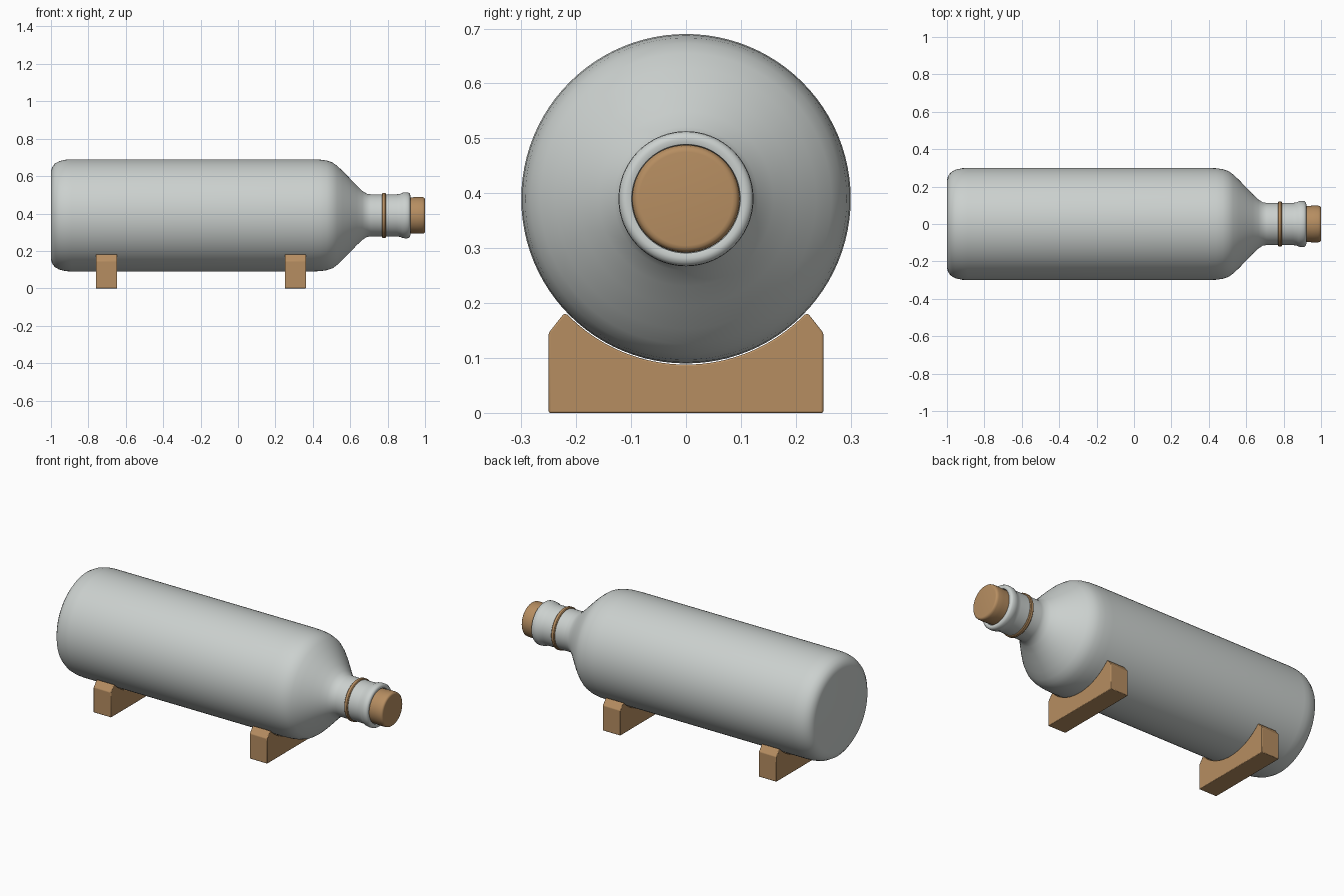
import bpy, bmesh, math

cube = bpy.data.objects.get("Cube")
if cube:
    bpy.data.objects.remove(cube, do_unlink=True)

AXIS_Z = 0.39
SIDES = 96


def material(name, rgb, roughness):
    mat = bpy.data.materials.new(name)
    mat.use_nodes = True
    mat.diffuse_color = (*rgb, 1)
    bsdf = mat.node_tree.nodes["Principled BSDF"]
    bsdf.inputs["Base Color"].default_value = (*rgb, 1)
    bsdf.inputs["Roughness"].default_value = roughness
    return mat


def finish(name, bm, mat, angle):
    bmesh.ops.remove_doubles(bm, verts=bm.verts, dist=1e-5)
    bmesh.ops.recalc_face_normals(bm, faces=bm.faces)
    mesh = bpy.data.meshes.new(name)
    bm.to_mesh(mesh)
    bm.free()
    mesh.materials.append(mat)
    obj = bpy.data.objects.new(name, mesh)
    bpy.context.collection.objects.link(obj)
    bpy.ops.object.select_all(action="DESELECT")
    obj.select_set(True)
    bpy.context.view_layer.objects.active = obj
    bpy.ops.object.shade_smooth_by_angle(angle=math.radians(angle))
    return obj


def lathe(name, profile, mat, closed=False):
    """Spin (x, radius) points around the lengthwise axis."""
    bm = bmesh.new()
    verts = [bm.verts.new((x, 0, AXIS_Z + r)) for x, r in profile]
    edges = [bm.edges.new(pair) for pair in zip(verts, verts[1:])]
    if closed:
        edges.append(bm.edges.new((verts[-1], verts[0])))
    bmesh.ops.spin(bm, geom=verts + edges, cent=(0, 0, AXIS_Z), axis=(1, 0, 0),
                   angle=math.tau, steps=SIDES, use_merge=True)
    return finish(name, bm, mat, 40)


def cradle(name, x, mat):
    """Block with chamfered shoulders and a round seat for the body."""
    radius, top, half = 0.302, 0.18, 0.25
    end = math.acos((AXIS_Z - top) / radius)
    steps = 32
    outline = [(-half, 0), (half, 0), (half, 0.146), (0.223, top)]
    for i in range(steps + 1):
        a = end * (1 - 2 * i / steps)
        outline.append((radius * math.sin(a), AXIS_Z - radius * math.cos(a)))
    outline += [(-0.223, top), (-half, 0.146)]
    bm = bmesh.new()
    face = bm.faces.new([bm.verts.new((x - 0.057, y, z)) for y, z in outline])
    grown = bmesh.ops.extrude_face_region(bm, geom=[face])["geom"]
    moved = [v for v in grown if isinstance(v, bmesh.types.BMVert)]
    bmesh.ops.translate(bm, verts=moved, vec=(0.114, 0, 0))
    obj = finish(name, bm, mat, 30)
    bevel = obj.modifiers.new("soft_edges", "BEVEL")
    bevel.width = 0.003
    bevel.segments = 2
    bevel.limit_method = "ANGLE"
    return obj


glass = material("pale grey", (0.60, 0.635, 0.62), 0.4)
wood = material("tan wood", (0.47, 0.27, 0.12), 0.7)

# Bottle: base, body, shoulder, neck and lip, ending inside the mouth
lathe("bottle", [
    (-1, 0), (-1, 0.235), (-0.995, 0.255), (-0.98, 0.276), (-0.955, 0.29),
    (-0.92, 0.298), (-0.89, 0.3), (0.39, 0.3), (0.44, 0.298), (0.475, 0.293),
    (0.505, 0.283), (0.53, 0.265), (0.56, 0.237), (0.60, 0.196), (0.635, 0.159),
    (0.665, 0.131), (0.69, 0.115), (0.71, 0.113), (0.85, 0.113), (0.868, 0.115),
    (0.88, 0.121), (0.895, 0.123), (0.91, 0.122), (0.918, 0.117), (0.921, 0.108),
    (0.918, 0.099), (0.90, 0.096)], glass)

# Stopper in the mouth
lathe("stopper", [(0.88, 0), (0.88, 0.095), (0.92, 0.096), (0.955, 0.098), (0.985, 0.098),
                  (0.994, 0.096), (0.999, 0.091), (1, 0.085), (1, 0)], wood)

# Band round the neck
lathe("neck_band", [(0.769, 0.11), (0.769, 0.116), (0.773, 0.12), (0.787, 0.12),
                    (0.791, 0.116), (0.791, 0.11)], wood, closed=True)

# Two cradles under the body
for name, x in (("back_cradle", -0.703), ("front_cradle", 0.307)):
    cradle(name, x, wood)
